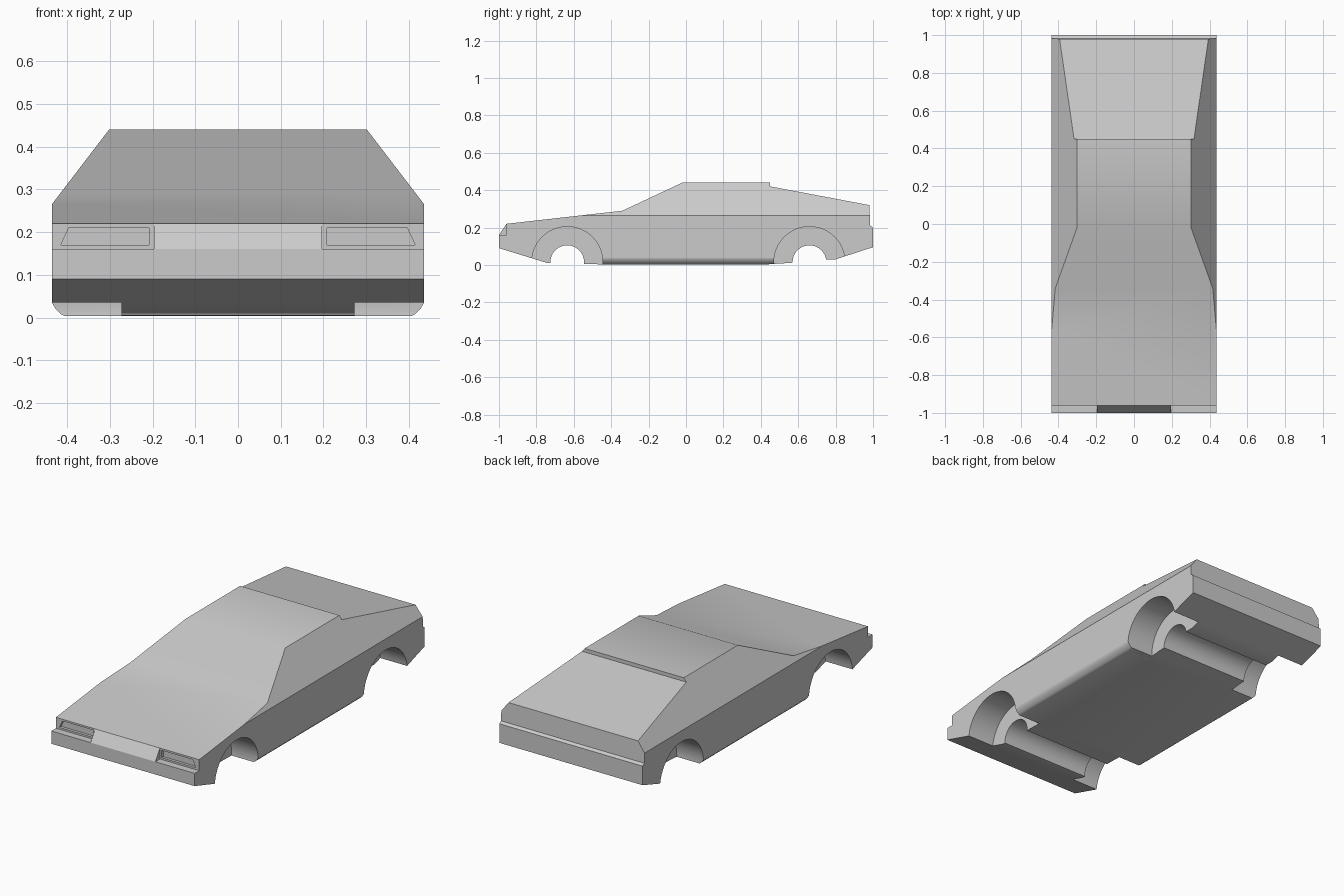
import bpy, bmesh, math

cube = bpy.data.objects.get("Cube")
if cube:
    bpy.data.objects.remove(cube, do_unlink=True)

grey = bpy.data.materials.new("body grey")
grey.use_nodes = True
colour = (0.6, 0.6, 0.6, 1)
grey.diffuse_color = colour
grey.node_tree.nodes["Principled BSDF"].inputs["Base Color"].default_value = colour


def prism(name, outline, axis, start, end):
    """Extrude an outline along x (points are y, z) or along y (points are x, z)."""
    bm = bmesh.new()
    place = (lambda u, v: (start, u, v)) if axis == "x" else (lambda u, v: (u, start, v))
    face = bm.faces.new([bm.verts.new(place(u, v)) for u, v in outline])
    out = bmesh.ops.extrude_face_region(bm, geom=[face])
    moved = [g for g in out["geom"] if isinstance(g, bmesh.types.BMVert)]
    shift = (end - start, 0, 0) if axis == "x" else (0, end - start, 0)
    bmesh.ops.translate(bm, vec=shift, verts=moved)
    bmesh.ops.recalc_face_normals(bm, faces=bm.faces)
    mesh = bpy.data.meshes.new(name)
    bm.to_mesh(mesh)
    bm.free()
    mesh.materials.append(grey)
    obj = bpy.data.objects.new(name, mesh)
    bpy.context.collection.objects.link(obj)
    return obj


def circle(y, z, r, count=48):
    return [(y + r * math.cos(math.tau * i / count), z + r * math.sin(math.tau * i / count))
            for i in range(count)]


def combine(target, tool, operation):
    """Apply a boolean and discard its helper."""
    tool.hide_render = True
    mod = target.modifiers.new("shape", "BOOLEAN")
    mod.operation, mod.solver, mod.object = operation, "EXACT", tool
    bpy.ops.object.select_all(action="DESELECT")
    bpy.context.view_layer.objects.active = target
    target.select_set(True)
    bpy.ops.object.modifier_apply(modifier=mod.name)
    bpy.data.objects.remove(tool, do_unlink=True)


# Side silhouette: nose, hood, windscreen, roof, stepped fastback, tail, underside
side = [(-1, 0.09), (-1, 0.16), (-0.96, 0.22), (-0.34, 0.29), (-0.02, 0.44),
        (0.45, 0.44), (0.45, 0.42), (0.98, 0.32), (0.985, 0.21), (1, 0.2),
        (1, 0.095), (0.8, 0.03), (0.7, 0.03), (0.57, 0.012), (0.43, 0.003),
        (-0.44, 0.003), (-0.74, 0.01)]
body = prism("car_body", side, "x", -0.6, 0.6)

# Cross-section: rounded sills, upright flanks, inward-leaning cabin sides
half = [(0.4, 0), (0.415, 0.008), (0.428, 0.021), (0.436, 0.036),
        (0.436, 0.265), (0.302, 0.44), (0.264, 0.49)]
section = half + [(-x, z) for x, z in reversed(half)]
combine(body, prism("section_helper", section, "y", -1.2, 1.2), "INTERSECT")

# Wheel arches and the axle tunnels that join them
for y in (-0.635, 0.66):
    combine(body, prism("axle_cutter", circle(y, 0.015, 0.09), "x", -0.7, 0.7), "DIFFERENCE")
    for s in (-1, 1):
        arch = prism("arch_cutter", circle(y, 0.015, 0.19), "x", s * 0.273, s * 0.7)
        combine(body, arch, "DIFFERENCE")

# Headlight ledges either side of the sloping centre panel, with sunken lamps
for s in (-1, 1):
    ledge = [(s * x, z) for x, z in [(0.197, 0.16), (0.6, 0.16), (0.6, 0.3), (0.197, 0.3)]]
    combine(body, prism("ledge_cutter", ledge, "y", -1.1, -0.9601), "DIFFERENCE")
    lamp = [(s * x, z) for x, z in [(0.208, 0.17), (0.415, 0.17), (0.396, 0.21), (0.208, 0.21)]]
    combine(body, prism("lamp_cutter", lamp, "y", -1.05, -0.945), "DIFFERENCE")

bpy.ops.object.shade_smooth_by_angle(angle=math.radians(30))
